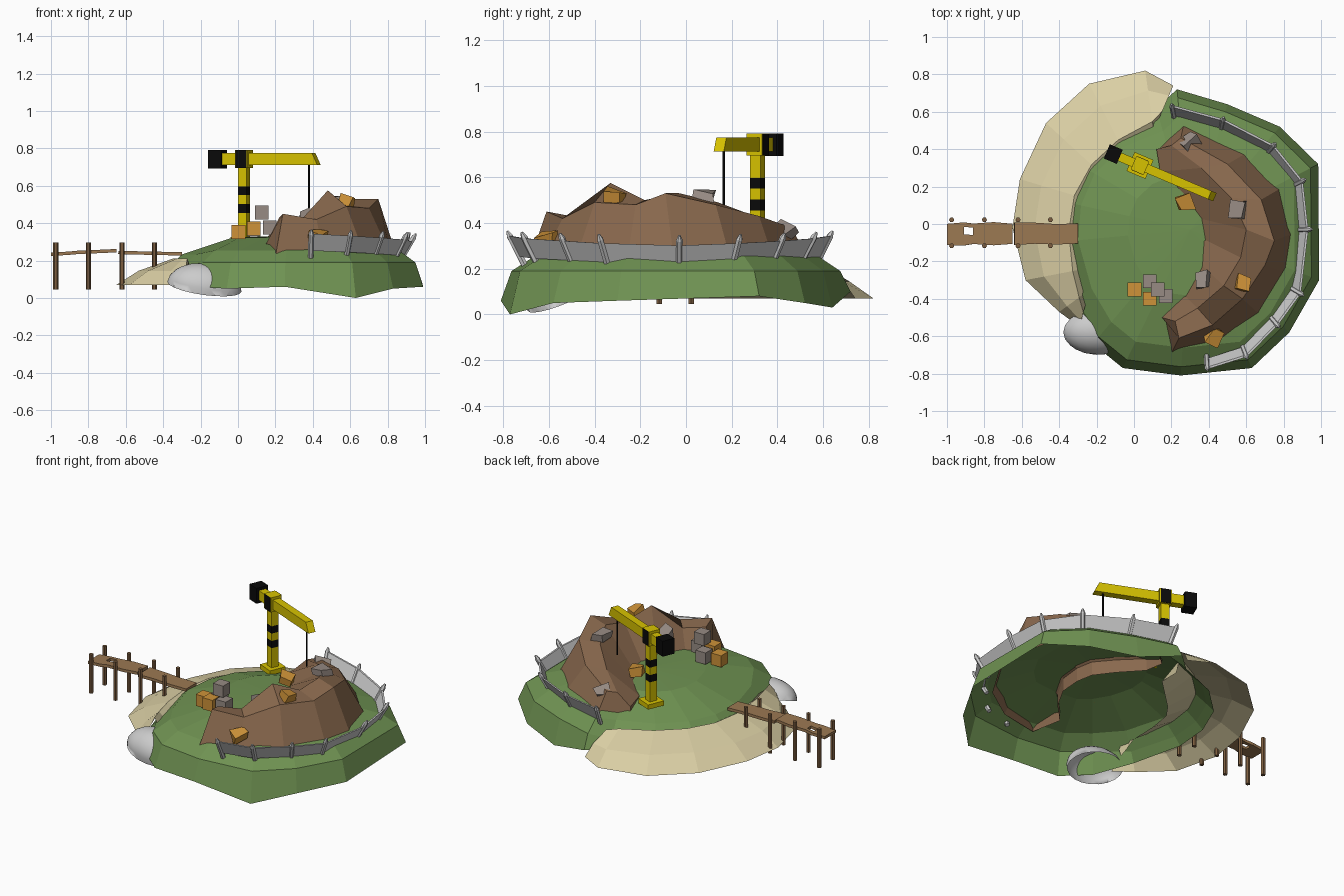
import bpy, bmesh, math, random
from mathutils import Vector, Matrix

if "Cube" in bpy.data.objects:
    bpy.data.objects.remove(bpy.data.objects["Cube"])

random.seed(4)


def material(name, rgb):
    m = bpy.data.materials.new(name)
    m.diffuse_color = (*rgb, 1)
    m.use_nodes = True
    m.node_tree.nodes["Principled BSDF"].inputs["Base Color"].default_value = m.diffuse_color
    return m


GRASS = material("grass", (0.16, 0.29, 0.085))
SAND = material("sand", (0.70, 0.62, 0.37))
DIRT = material("dirt", (0.25, 0.14, 0.075))
DECK = material("deck_wood", (0.33, 0.19, 0.085))
WOOD = material("post_wood", (0.20, 0.11, 0.05))
YELLOW = material("yellow", (0.68, 0.54, 0.0))
BLACK = material("black", (0.003, 0.003, 0.003))
ORANGE = material("orange", (0.62, 0.29, 0.04))
STONE = material("stone", (0.31, 0.26, 0.23))


def finish(name, bm, mat=None):
    mesh = bpy.data.meshes.new(name)
    bm.to_mesh(mesh)
    bm.free()
    ob = bpy.data.objects.new(name, mesh)
    bpy.context.collection.objects.link(ob)
    if mat:
        mesh.materials.append(mat)
    return ob


def loft(name, rows, mat=None, closed=False, caps=False, skip=(), up=False):
    """Skin rows of points; a single-point row becomes a tip."""
    bm = bmesh.new()
    vs = [[bm.verts.new(p) for p in row] for row in rows]
    for i, (a, b) in enumerate(zip(vs, vs[1:])):
        n = len(a)
        for j in range(n if closed else n - 1):
            if (i, j) in skip:
                continue
            k = (j + 1) % n
            bm.faces.new((a[j], a[k], b[0]) if len(b) == 1 else (a[j], a[k], b[k], b[j]))
    if caps:
        bm.faces.new(vs[0])
        bm.faces.new(vs[-1])
    bmesh.ops.recalc_face_normals(bm, faces=bm.faces)
    if up and sum(f.normal.z * f.calc_area() for f in bm.faces) < 0:
        bmesh.ops.reverse_faces(bm, faces=bm.faces)
    return finish(name, bm, mat)


def rod(name, p0, p1, r, mat=None, n=6, tip=0):
    p0, p1 = Vector(p0), Vector(p1)
    d = (p1 - p0).normalized()
    q = d.to_track_quat('Z', 'Y')
    ring = lambda p, s: [p + q @ Vector((s * math.cos(a), s * math.sin(a), 0))
                         for a in [2 * math.pi * i / n for i in range(n)]]
    rows = [ring(p0, r), ring(p1 - d * tip, r)]
    if tip:
        rows.append(ring(p1, r * 0.35))
    return loft(name, rows, mat, closed=True, caps=True)


def box(name, loc, size, mat=None, rot=None, warp=0):
    bm = bmesh.new()
    bmesh.ops.create_cube(bm, size=1)
    for v in bm.verts:
        v.co = Vector([c * s for c, s in zip(v.co, size)])
        v.co += Vector([random.uniform(-warp, warp) for _ in range(3)])
    m = Matrix.Translation(loc) @ (rot.to_4x4() if rot else Matrix())
    bmesh.ops.transform(bm, matrix=m, verts=bm.verts)
    return finish(name, bm, mat)


def turn(deg, axis='Z'):
    return Matrix.Rotation(math.radians(deg), 3, axis)


# Grass hill: shrinking rings from the shoreline, lower where sand covers it
shore = [(.985, .32, .08), (.99, -.3, .06), (.83, -.58, .05), (.63, -.77, 0), (.25, -.81, .06),
         (-.06, -.77, .05), (-.22, -.64, .06), (-.35, -.42, .09), (-.44, -.1, .1), (-.42, .13, .1),
         (-.33, .34, .1), (-.15, .51, .1), (.12, .62, .1), (.23, .72, .1), (.5, .64, .03), (.78, .52, .05)]
mid = Vector((0.3, -0.03))


def hill_ring(s, z, dip=0):
    return [(mid.x + (x - mid.x) * s, mid.y + (y - mid.y) * s, z - dip * (7 <= i <= 12))
            for i, (x, y, _) in enumerate(shore)]


loft("grass_hill", [shore, hill_ring(.94, .19, .045), hill_ring(.81, .255, .022), hill_ring(.45, .322),
                    [(mid.x, mid.y, .335)]], GRASS, closed=True, up=True)

# Sandy beach crescent, tucked under the grass on its inner side
outer = [(-.29, -.55), (-.40, -.47), (-.58, -.3), (-.65, -.02), (-.61, .24),
         (-.47, .54), (-.24, .75), (.06, .82), (.21, .74)]
inner = [(-.27, -.47), (-.29, -.39), (-.32, -.25), (-.34, -.04), (-.31, .15),
         (-.22, .31), (-.08, .44), (.1, .54), (.15, .60)]


def beach_row(t, z):
    return [(*Vector(o).lerp(Vector(i), t), z) for o, i in zip(outer, inner)]


loft("beach", [beach_row(0, .07), beach_row(.38, .145), beach_row(.97, .21), beach_row(1.5, .11)],
     SAND, up=True)

# Earth mound: outer base, outer crest, inner crest, inner base per section
mound = [
    [(.20, -.69, .22), (.24, -.61, .45), (.22, -.52, .43), (.15, -.50, .29)],
    [(.46, -.64, .22), (.42, -.54, .42), (.34, -.45, .42), (.27, -.38, .31)],
    [(.68, -.49, .22), (.58, -.40, .49), (.48, -.33, .575), (.36, -.22, .315)],
    [(.82, -.26, .22), (.70, -.22, .48), (.57, -.18, .50), (.37, -.08, .32)],
    [(.85, -.05, .22), (.75, -.09, .53), (.60, -.03, .53), (.35, .03, .32)],
    [(.80, .20, .22), (.68, .13, .48), (.52, .14, .49), (.26, .15, .315)],
    [(.62, .39, .22), (.50, .32, .43), (.36, .30, .43), (.14, .28, .31)],
    [(.27, .55, .22), (.25, .46, .38), (.20, .42, .37), (.12, .40, .29)]]
for row in mound:
    row.append((*row[-1][:2], .23))
loft("earth_mound", mound, DIRT, caps=True, up=True)

# Shore boulder, open underneath and leaning seawards
bm = bmesh.new()
bmesh.ops.create_icosphere(bm, subdivisions=3, radius=1)
bmesh.ops.bisect_plane(bm, geom=bm.verts[:] + bm.edges[:] + bm.faces[:], plane_co=(0, 0, 0),
                       plane_no=(0, 0, -1), clear_outer=True)
m = (Matrix.Translation((-.18, -.57, .06)) @ turn(20, 'X').to_4x4() @ turn(8, 'Y').to_4x4()
     @ Matrix.Diagonal((.2, .13, .125, 1)))
bmesh.ops.transform(bm, matrix=m, verts=bm.verts)
for f in bm.faces:
    f.smooth = True
finish("boulder", bm)

# Fence leaning outwards around the back of the mound, rail rising at the ends
posts = [(.21, .60), (.47, .53), (.73, .40), (.88, .22), (.91, -.03), (.87, -.36),
         (.75, -.52), (.59, -.68), (.39, -.74)]
band = []
for i, p in enumerate(posts):
    end = abs(i - 4) / 4
    out = (Vector(p) - Vector((.35, -.05))).normalized().to_3d() * .042
    base = Vector((*p, .20)) - out
    top = Vector((*p, .345 + .02 * end)) + out
    rod("fence_post", base, top, .015, tip=.025)
    a, b, thick = base.lerp(top, .15 + .17 * end), base.lerp(top, .7 + .17 * end), out * .14
    band.append([a - thick, a + thick, b + thick, b - thick])
loft("fence_rail", band, closed=True, caps=True)


# Jetty decks with ragged edges and a hole, on pairs of posts
def deck(name, xs, z0, z1, skip=()):
    rows = []
    for i, x in enumerate(xs):
        z = z0 + (z1 - z0) * i / (len(xs) - 1)
        j = lambda: random.uniform(-.006, .006)
        rows.append([(x, -.11 + j(), z), (x, -.055 + j(), z), (x, -.02 + j(), z), (x, .005 + j(), z)])
    ob = loft(name, rows, DECK, skip=skip, up=True)
    mod = ob.modifiers.new("thickness", 'SOLIDIFY')
    mod.thickness = .018


deck("outer_deck", [-1, -.91, -.86, -.75, -.65], .243, .262, skip={(1, 1)})
deck("inner_deck", [-.64, -.53, -.42, -.3], .252, .245)
for x in (-.975, -.80, -.62, -.447):
    for y in (-.117, .022):
        rod("jetty_post", (x, y, .045), (x, y, .297), .014, WOOD)

# Crane: striped mast, cab, jib with slanted nose, counterweight and cable
CX, CY, R = .032, .313, turn(-23)


def crane(name, along, z, size, mat, side=0):
    box(name, Vector((CX, CY, z)) + R @ Vector((along, side, 0)), size, mat, R)


crane("crane_base", 0, .312, (.11, .11, .03), YELLOW)
stops = [.32, .455, .502, .55, .597, .70]
for i, (a, b) in enumerate(zip(stops, stops[1:])):
    crane("mast_section", 0, (a + b) / 2, (.05, .05, b - a), BLACK if i % 2 else YELLOW)
crane("crane_cab", 0, .743, (.075, .075, .095), YELLOW)
for s in (-1, 1):
    crane("cab_side", 0, .743, (.062, .004, .094), BLACK, side=s * .038)
crane("counterweight", -.155, .742, (.075, .082, .1), BLACK)
jib = [[Vector((CX, CY, 0)) + R @ Vector((x + slant * up, y, .712 + .062 * up))
        for y, up in ((-.024, 0), (.024, 0), (.024, 1), (-.024, 1))]
       for x, slant in ((-.12, 0), (.435, -.03))]
loft("jib", jib, YELLOW, closed=True, caps=True)
hook = Vector((CX, CY, 0)) + R @ Vector((.377, 0, 0))
rod("cable", (hook.x, hook.y, .47), (hook.x, hook.y, .715), .006, BLACK)

# Stacked crates
for x, y, z, mat in ((.003, -.35, .352, ORANGE), (.085, -.40, .372, ORANGE), (.085, -.307, .365, STONE),
                     (.17, -.385, .377, STONE), (.127, -.35, .457, STONE)):
    box("crate", (x, y, z), (.073, .073, .075), mat)

# Broken debris half buried in the mound
for x, y, z, mat in ((.27, .11, .375, ORANGE), (.58, -.32, .515, ORANGE), (.43, -.60, .335, ORANGE),
                     (.30, .43, .36, STONE), (.55, .08, .515, STONE), (.37, -.30, .43, STONE)):
    tilt = turn(random.uniform(-30, 30), 'X') @ turn(random.uniform(-30, 30), 'Y') @ turn(random.uniform(0, 90))
    box("debris", (x, y, z), (.085, .075, .055), mat, tilt, warp=.012)
